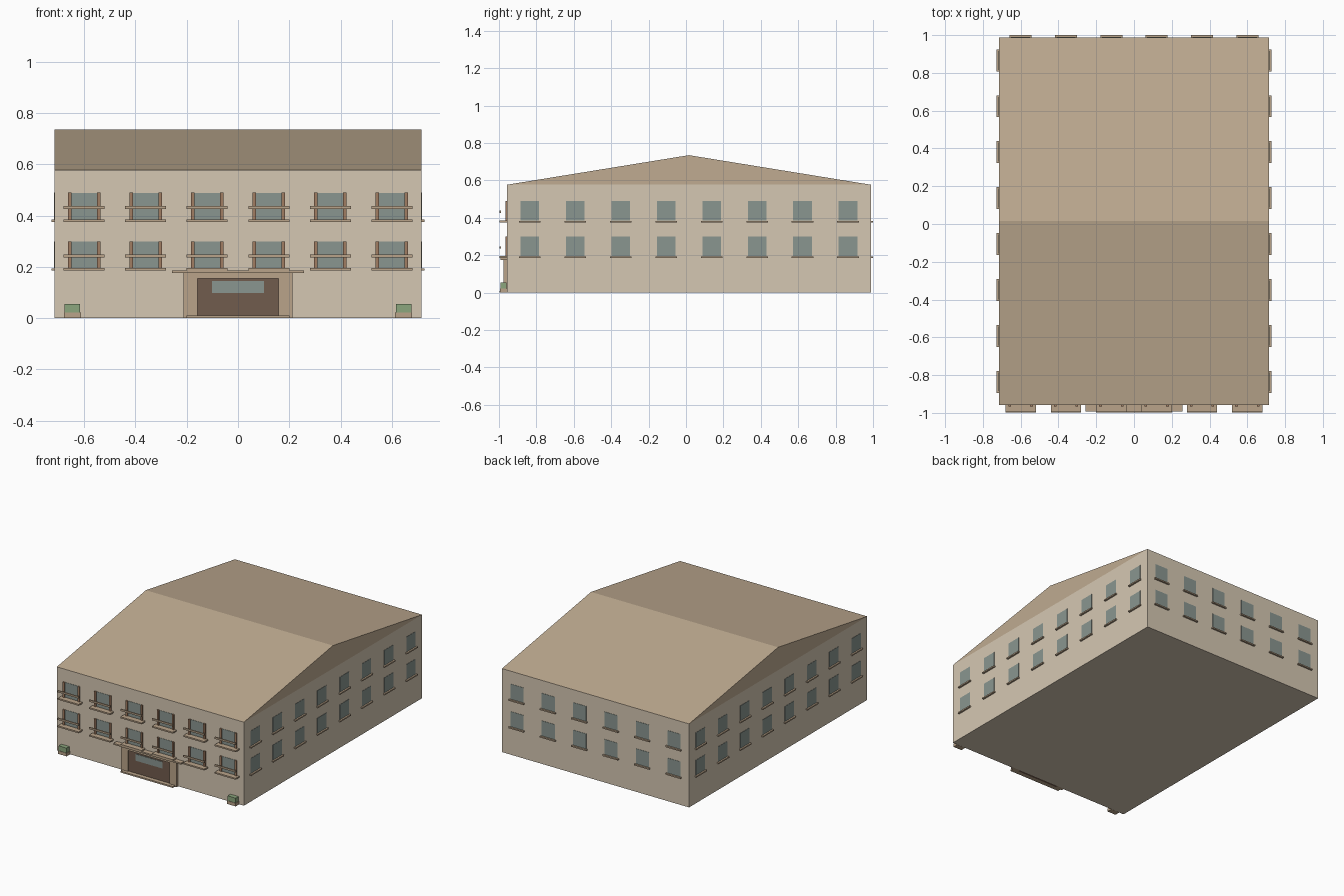
import bpy, bmesh

if "Cube" in bpy.data.objects:
    bpy.data.objects.remove(bpy.data.objects["Cube"])

# Building extents
W, Y0, Y1, EAVE, RIDGE = 0.715, -0.957, 0.988, 0.577, 0.735
YC = (Y0 + Y1) / 2


def material(name, r, g, b):
    m = bpy.data.materials.new(name)
    m.diffuse_color = [(c / 255) ** 2.2 for c in (r, g, b)] + [1]
    m.use_nodes = True
    m.node_tree.nodes["Principled BSDF"].inputs["Base Color"].default_value = m.diffuse_color
    return m


WALL = material("wall_plaster", 212, 198, 177)
ROOF = material("roof_tan", 190, 170, 144)
TRIM = material("trim_tan", 184, 162, 136)
WOOD = material("frame_wood", 160, 124, 98)
DOOR = material("door_brown", 112, 92, 78)
GLASS = material("glass", 137, 149, 143)
GREEN = material("leaves", 138, 164, 124)


def finish(name, bm, mat):
    mesh = bpy.data.meshes.new(name)
    bmesh.ops.recalc_face_normals(bm, faces=bm.faces)
    bm.to_mesh(mesh)
    bm.free()
    mesh.materials.append(mat)
    obj = bpy.data.objects.new(name, mesh)
    bpy.context.collection.objects.link(obj)
    return obj


def boxes(name, mat, spans):
    """One object made of boxes given as (x0, x1, y0, y1, z0, z1)."""
    bm = bmesh.new()
    for x0, x1, y0, y1, z0, z1 in spans:
        for v in bmesh.ops.create_cube(bm, size=1)["verts"]:
            v.co = (x1 if v.co.x > 0 else x0,
                    y1 if v.co.y > 0 else y0,
                    z1 if v.co.z > 0 else z0)
    return finish(name, bm, mat)


# Main block
boxes("walls", WALL, [(-W, W, Y0, Y1, 0, EAVE)])

# Gable roof: triangle profile extruded along x
bm = bmesh.new()
profile = [bm.verts.new((-W, y, z)) for y, z in ((Y0, EAVE), (Y1, EAVE), (YC, RIDGE))]
face = bm.faces.new(profile)
ext = bmesh.ops.extrude_face_region(bm, geom=[face], use_keep_orig=True)
for v in ext["geom"]:
    if isinstance(v, bmesh.types.BMVert):
        v.co.x = W
finish("gable_roof", bm, ROOF)

columns = [-0.6 + 0.24 * i for i in range(6)]
rows = [0.195, 0.385]          # window bottoms
side_step = (Y1 - Y0) / 8
side_columns = [Y0 + side_step * (i + 0.5) for i in range(8)]

# Front windows: glass, side posts, sill slab and railing bar
front = [(x, z) for x in columns for z in rows]
boxes("front_glass", GLASS,
      [(x - 0.052, x + 0.052, Y0 - 0.002, Y0 + 0.01, z, z + 0.103) for x, z in front])
boxes("front_window_posts", WOOD,
      [(x + s * 0.057 - 0.007, x + s * 0.057 + 0.007, Y0 - 0.009, Y0 + 0.005, z, z + 0.104)
       for x, z in front for s in (-1, 1)])
boxes("front_balcony_slabs", TRIM,
      [(x - 0.08, x + 0.08, -0.997, Y0 + 0.005, z - 0.01, z) for x, z in front])
boxes("front_balcony_rails", TRIM,
      [(x - 0.08, x + 0.08, -0.998, -0.989, z + 0.041, z + 0.053) for x, z in front])

# Back windows
back = [(x, z) for x in columns for z in rows]
boxes("back_glass", GLASS,
      [(x - 0.05, x + 0.05, Y1 - 0.01, Y1 + 0.002, z, z + 0.104) for x, z in back])
boxes("back_sills", TRIM,
      [(x - 0.058, x + 0.058, Y1 - 0.005, Y1 + 0.012, z - 0.01, z - 0.001) for x, z in back])

# Side windows
for side, s in (("left", -1), ("right", 1)):
    cells = [(y, z) for y in side_columns for z in rows]
    boxes(side + "_glass", GLASS,
          [(*sorted((s * (W - 0.01), s * (W + 0.002))), y - 0.05, y + 0.05, z, z + 0.104)
           for y, z in cells])
    boxes(side + "_sills", TRIM,
          [(*sorted((s * (W - 0.005), s * (W + 0.012))), y - 0.058, y + 0.058, z - 0.01, z - 0.001)
           for y, z in cells])

# Entrance: surround, double-width door, transom glass, canopy, step
boxes("entrance_surround", TRIM, [
    (-0.213, -0.158, -0.975, Y0 + 0.005, 0, 0.175),
    (0.158, 0.213, -0.975, Y0 + 0.005, 0, 0.175),
    (-0.158, 0.158, -0.975, Y0 + 0.005, 0.155, 0.175)])
boxes("entrance_door", DOOR, [(-0.158, 0.158, -0.968, Y0 + 0.005, 0, 0.155)])
boxes("entrance_glass", GLASS, [(-0.102, 0.102, -0.971, -0.96, 0.098, 0.144)])
boxes("entrance_canopy", TRIM, [(-0.258, 0.258, -0.992, Y0 + 0.005, 0.175, 0.185)])
boxes("entrance_step", TRIM, [(-0.2, 0.2, -0.997, Y0 + 0.005, 0, 0.01)])

# Planters with clipped shrubs either side
for side, s in (("left", -1), ("right", 1)):
    x = s * 0.646
    boxes(side + "_planter", TRIM, [(x - 0.033, x + 0.033, -0.995, -0.958, 0, 0.022)])
    boxes(side + "_shrub", GREEN, [(x - 0.03, x + 0.03, -0.992, -0.961, 0.022, 0.055)])
